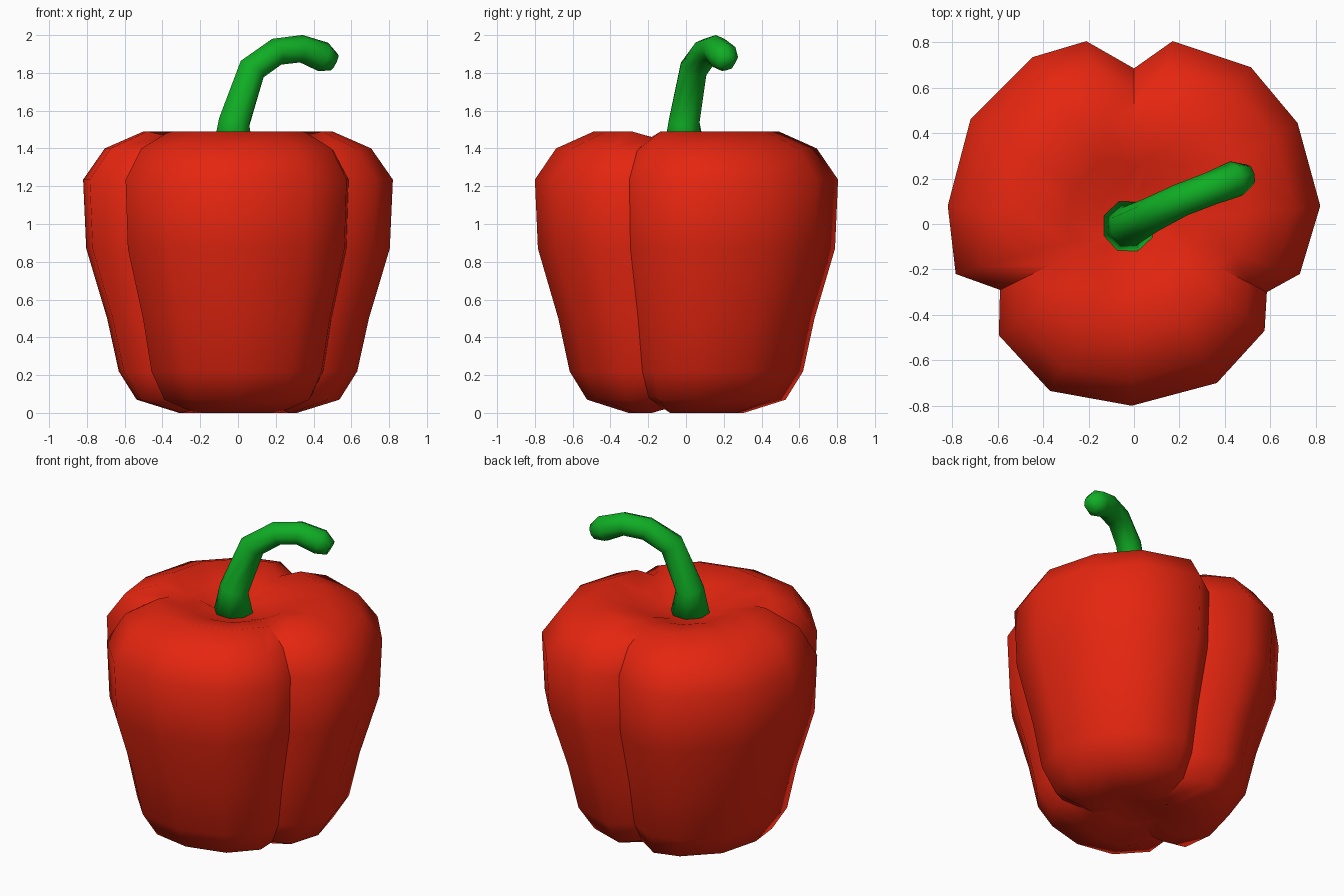
import bpy, bmesh, math
from mathutils import Vector

if "Cube" in bpy.data.objects:
    bpy.data.objects.remove(bpy.data.objects["Cube"])


def material(name, rgb):
    m = bpy.data.materials.new(name)
    m.diffuse_color = (*rgb, 1)
    m.use_nodes = True
    m.node_tree.nodes["Principled BSDF"].inputs["Base Color"].default_value = m.diffuse_color
    return m


def finish(bm, name, mat):
    bmesh.ops.recalc_face_normals(bm, faces=bm.faces[:])
    for f in bm.faces:
        f.smooth = True
    me = bpy.data.meshes.new(name)
    bm.to_mesh(me)
    bm.free()
    me.materials.append(mat)
    ob = bpy.data.objects.new(name, me)
    bpy.context.collection.objects.link(ob)
    return ob


def bridge(bm, a, b):
    n = len(a)
    for i in range(n):
        bm.faces.new((a[i], a[(i + 1) % n], b[(i + 1) % n], b[i]))


def cap(bm, ring, centre):
    c = bm.verts.new(centre)
    for i in range(len(ring)):
        bm.faces.new((ring[i], ring[(i + 1) % len(ring)], c))


red = material("pepper red", (0.78, 0.019, 0.005))
green = material("stem green", (0.005, 0.42, 0.018))

# Widest cross-section: every sixth point is a crease between lobes
section = [
    (0.585, -0.30), (0.73, -0.22), (0.82, 0.08), (0.72, 0.445), (0.515, 0.69), (0.17, 0.805),
    (0.0, 0.685), (-0.21, 0.805), (-0.445, 0.735), (-0.72, 0.46), (-0.82, 0.08), (-0.785, -0.22),
    (-0.59, -0.29), (-0.595, -0.49), (-0.37, -0.735), (-0.01, -0.80), (0.365, -0.70), (0.575, -0.47),
]
# Vertical profile: scale of the section, height, height shift of the creases
profile = [
    (0.17, 0.05, 0.0), (0.38, 0.0, 0.02), (0.655, 0.07, 0.01), (0.77, 0.22, 0), (0.845, 0.50, 0),
    (0.98, 0.87, 0), (1.0, 1.235, 0), (0.86, 1.40, -0.01), (0.61, 1.49, -0.03),
    (0.36, 1.45, -0.015), (0.20, 1.40, 0),
]

# Lobed body with dimples at the top and bottom
bm = bmesh.new()
rings = []
for s, z, dip in profile:
    rings.append([bm.verts.new((x * s, y * s, z + (dip if i % 6 == 0 else 0)))
                  for i, (x, y) in enumerate(section)])
for a, b in zip(rings, rings[1:]):
    bridge(bm, a, b)
cap(bm, rings[0], (0, 0, 0.06))
cap(bm, rings[-1], (0, 0, 1.385))
for k in range(len(rings) - 3):  # keep the creases sharp on the outside
    for i in (0, 6, 12):
        e = bm.edges.get((rings[k][i], rings[k + 1][i]))
        e.smooth = False
finish(bm, "pepper_body", red)

# Curved stem: eight-sided rings along a path (x, y, z, radius)
path = [
    (-0.025, -0.01, 1.38, 0.12), (-0.02, -0.01, 1.54, 0.088), (0.075, 0.04, 1.82, 0.078),
    (0.205, 0.105, 1.912, 0.073), (0.335, 0.155, 1.928, 0.073), (0.45, 0.20, 1.885, 0.08),
    (0.51, 0.215, 1.855, 0.048),
]
bm = bmesh.new()
pts = [Vector(p[:3]) for p in path]
side = Vector((-0.36, 0.93, 0)).normalized()  # across the bending plane
stem = []
for i, p in enumerate(pts):
    t = (pts[min(i + 1, len(pts) - 1)] - pts[max(i - 1, 0)]).normalized()
    if i == 0:
        t = Vector((0, 0, 1))
    u = (side - t * side.dot(t)).normalized()
    v = t.cross(u)
    r = path[i][3]
    stem.append([bm.verts.new(p + r * (u * math.cos(a) + v * math.sin(a)))
                 for a in (j * math.tau / 8 for j in range(8))])
for a, b in zip(stem, stem[1:]):
    bridge(bm, a, b)
bm.faces.new(stem[0])
bm.faces.new(stem[-1])
finish(bm, "stem", green)
